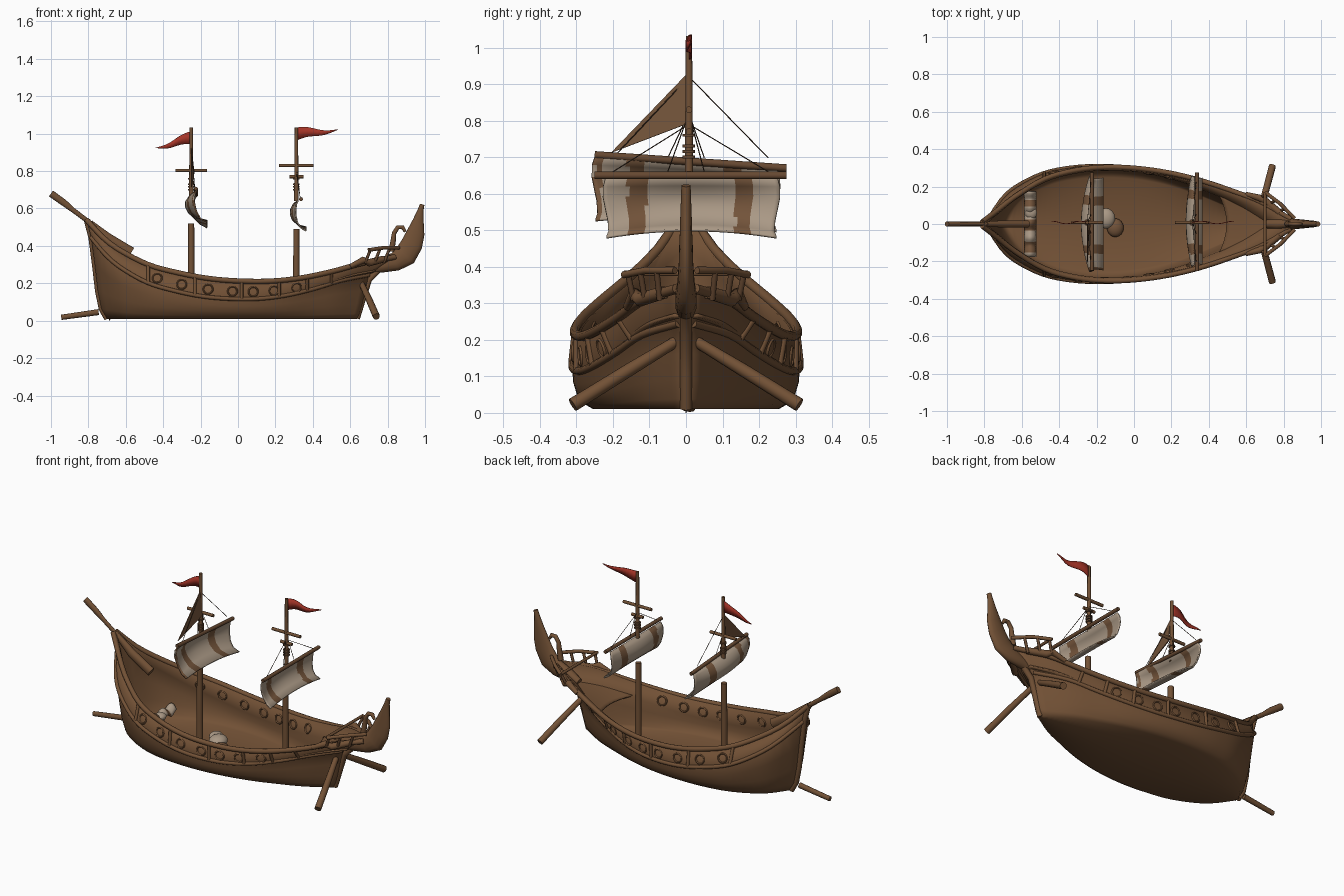
import bpy, bmesh, math
from mathutils import Vector

if "Cube" in bpy.data.objects:
    bpy.data.objects.remove(bpy.data.objects["Cube"])


def mat(name, c):
    m = bpy.data.materials.new(name)
    m.diffuse_color = (*c, 1)
    m.use_nodes = True
    m.node_tree.nodes["Principled BSDF"].inputs["Base Color"].default_value = m.diffuse_color
    return m


WOOD = mat("brown wood", (0.168, 0.082, 0.036))
DARK = mat("dark wood", (0.135, 0.066, 0.031))
CLOTH = mat("sail cloth", (0.40, 0.315, 0.235))
STRIPE = mat("sail stripe", (0.17, 0.087, 0.042))
RED = mat("flag red", (0.37, 0.034, 0.02))
ROPE = mat("dark rope", (0.05, 0.028, 0.016))
MY = .008   # masts stand slightly off the centre line


def mesh(name, verts, faces, mats, thick=0, smooth=True, off=0):
    me = bpy.data.meshes.new(name)
    me.from_pydata([tuple(v) for v in verts], [], faces)
    bm = bmesh.new()
    bm.from_mesh(me)
    bmesh.ops.remove_doubles(bm, verts=bm.verts, dist=1e-5)
    bmesh.ops.recalc_face_normals(bm, faces=bm.faces)
    bm.to_mesh(me)
    bm.free()
    ob = bpy.data.objects.new(name, me)
    bpy.context.collection.objects.link(ob)
    for m in mats:
        me.materials.append(m)
    if thick:
        s = ob.modifiers.new("thickness", 'SOLIDIFY')
        s.thickness, s.offset = thick, off
    if smooth:
        me.shade_smooth()
    return ob


def tube(name, pts, radii, m=WOOD, n=10, flat=1.0):
    """Round tube through points; radii is one number or one per point."""
    pts = [Vector(p) for p in pts]
    if not isinstance(radii, (list, tuple)):
        radii = [radii] * len(pts)
    verts, faces = [], []
    for i, p in enumerate(pts):
        d = (pts[min(i + 1, len(pts) - 1)] - pts[max(i - 1, 0)]).normalized()
        side = Vector((0, 1, 0)) if abs(d.y) < 0.9 else Vector((1, 0, 0))
        up = d.cross(side).normalized()
        side = up.cross(d).normalized()
        r, w = radii[i] if isinstance(radii[i], tuple) else (radii[i], radii[i] * flat)
        for k in range(n):
            a = 2 * math.pi * k / n
            verts.append(p + up * r * math.cos(a) + side * w * math.sin(a))
    for i in range(len(pts) - 1):
        for k in range(n):
            j = (k + 1) % n
            faces.append((i * n + k, i * n + j, i * n + n + j, i * n + n + k))
    faces += [tuple(range(n)), tuple(range(len(verts) - n, len(verts)))]
    ob = mesh(name, verts, faces, [m])
    for f in (ob.data.polygons[-1], ob.data.polygons[-2]):
        f.use_smooth = False
    return ob


# Hull lines along the length: half width, half width at the rail, rail height
T = [0, .05, .1, .2, .3, .4, .5, .6, .7, .8, .9, 1]
W = [.012, .125, .19, .262, .293, .302, .295, .273, .235, .18, .115, .02]
WR = [.012, .075, .14, .24, .287, .304, .298, .275, .236, .182, .118, .025]
Z = [.54, .45, .385, .30, .255, .225, .212, .212, .23, .265, .31, .34]


def interp(tab, t):
    i = max(k for k in range(len(T) - 1) if T[k] <= t + 1e-9)
    h = T[i + 1] - T[i]
    u = (t - T[i]) / h

    def slope(k):
        a, b = max(k - 1, 0), min(k + 1, len(T) - 1)
        return (tab[b] - tab[a]) / (T[b] - T[a])
    return ((2*u**3 - 3*u**2 + 1) * tab[i] + (u**3 - 2*u**2 + u) * h * slope(i)
            + (3*u**2 - 2*u**3) * tab[i + 1] + (u**3 - u**2) * h * slope(i + 1))


# Levels: stern x, bow x, height fraction below the wale, width factor
LEVELS = [(-.70, .635, 0, 0), (-.70, .635, 0, .84), (-.73, .65, .12, .92), (-.75, .665, .35, .99),
          (-.765, .68, .65, 1.025), (-.785, .70, 1, 1.03), (-.81, .84, 2, 1)]


def hull(level, t, side=1):
    x0, x1, f, w = LEVELS[level]
    top = interp(Z, t)
    z = top if f == 2 else .01 + (top - .095 - .01) * f
    return Vector((x0 + (x1 - x0) * t, side * w * interp(WR if f == 2 else W, t), z))


def hull_at(level, x, side=1):
    x0, x1 = LEVELS[level][:2]
    return hull(level, (x - x0) / (x1 - x0), side)


N, L = 48, len(LEVELS)
verts, faces = [], []
for s in (1, -1):
    base = len(verts)
    verts += [hull(l, i / N, s) for i in range(N + 1) for l in range(L)]
    for i in range(N):
        for l in range(L - 1):
            a = base + i * L + l
            faces.append((a, a + 1, a + L + 1, a + L))
for e in (0, N):   # close the narrow ends
    for l in range(L - 1):
        a, b = e * L + l, (N + 1) * L + e * L + l
        faces.append((a, a + 1, b + 1, b))
shell = mesh("hull", verts, faces, [WOOD], 0.018, True, -1)
bpy.context.view_layer.objects.active = shell
shell.select_set(True)
bpy.ops.object.shade_smooth_by_angle(angle=math.radians(75))

# Rails, wales, ribs and round ports on both sides
for s, tag in ((1, "back"), (-1, "front")):
    tube("rail_" + tag, [hull(6, i / 40, s) for i in range(41)], .014)
    tube("wale_" + tag, [hull(5, i / 40, s) for i in range(41)], .011)
    for x in (-.48, -.23, .02, .22, .37, .5):
        out = Vector((0, s * .003, 0))
        tube("rib_" + tag, [hull_at(5, x, s) + out, hull_at(6, x, s) + out], .009, WOOD, 8)
    for x in (-.43, -.30, -.16, -.03, .08, .19, .31):
        lo, hi = hull_at(5, x, s), hull_at(6, x, s)
        c = lo.lerp(hi, .42) - Vector((0, s * .009, 0))
        d = hull_at(6, x + .03, s) - hull_at(6, x - .03, s)
        nrm = d.cross(hi - lo).normalized()
        bpy.ops.mesh.primitive_torus_add(major_radius=.025, minor_radius=.006, major_segments=20,
                                         minor_segments=8, location=c)
        ring = bpy.context.object
        ring.name = "port_ring_" + tag
        ring.rotation_euler = nrm.to_track_quat('Z', 'Y').to_euler()
        ring.scale = (1, 1, 2.4)
        ring.data.materials.append(WOOD)
        ring.data.shade_smooth()

# Stern post, bow stem and curved bow horn
tube("stern_post", [hull(l, 0) for l in range(1, L)], .015)
tube("bow_stem", [(.635, 0, .012), (.665, 0, .11), (.70, 0, .22), (.76, 0, .28)], .017)
tube("bow_horn", [(.70, 0, .27), (.77, 0, .295), (.84, 0, .315), (.895, 0, .35), (.93, 0, .41),
                  (.95, 0, .47), (.965, 0, .54), (.976, 0, .59), (.985, 0, .622)],
     [(.02, .022), (.038, .03), (.05, .03), (.062, .024), (.058, .02), (.048, .018),
      (.028, .016), (.016, .014), (.012, .013)], WOOD, 14)
tube("bow_hook", [(.82, 0, .37), (.83, 0, .43), (.835, 0, .47), (.855, 0, .50), (.88, 0, .50),
                  (.895, 0, .475)], [.016, .014, .012, .012, .012, .007])

# Stern spar, inner stern beam and loose rudder blade
tube("stern_spar", [(-.76, 0, .50), (-.88, 0, .59), (-.93, 0, .63), (-1, 0, .68)],
     [.012, .013, .018, .019], flat=.7)
tube("stern_beam", [(-.79, 0, .525), (-.70, 0, .445), (-.57, 0, .365)],
     [(.014, .014), (.026, .02), (.028, .02)])
tube("rudder_blade", [(-.945, 0, .018), (-.745, 0, .046)], [.014, .016], flat=.9)

# Bow deck with a curved edge, bow railing and steering oars
dv, cols = [], 8
for i in range(13):
    t = .80 + .0155 * i
    p = hull(5, t).lerp(hull(6, t), .4)
    for k in range(cols + 1):
        v = 2 * k / cols - 1
        dv.append((p.x + .05 * (1 - v * v) * (1 - i / 12), p.y * .94 * v, p.z - .012))
mesh("bow_deck", dv, [(i * 9 + k, i * 9 + k + 1, i * 9 + k + 10, i * 9 + k + 9)
                      for i in range(12) for k in range(cols)], [WOOD], .01)
for s, tag in ((1, "back"), (-1, "front")):
    tube("bow_railing_" + tag, [(.70, s * .17, .378), (.78, s * .11, .39), (.86, s * .03, .39)], .01)
    for x, y in ((.71, .16), (.76, .125), (.81, .08)):
        tube("railing_post_" + tag, [(x - .03, s * y * .9, .31), (x, s * y, .385)], .008, DARK, 8)
    tube("rail_scroll_" + tag, [(.60, s * .16, .29), (.67, s * .14, .325), (.70, s * .125, .31),
                                (.78, s * .06, .33)], [.012, .018, .02, .018])
    tube("steering_oar_" + tag, [(.66, s * .02, .20), (.70, s * .16, .115), (.74, s * .31, .022)],
         [.015, .018, .019])
tube("bow_railing_cross", [(.70, -.17, .382), (.70, .17, .382)], .008)


def striped(name, v, cols, rows, stripes):
    f = [(i * rows + k, i * rows + k + 1, (i + 1) * rows + k + 1, (i + 1) * rows + k)
         for i in range(cols) for k in range(rows - 1)]
    ob = mesh(name, v, f, [CLOTH, STRIPE], .007)
    for p in ob.data.polygons:   # stripes run down the cloth
        if any(a < p.center.y < b for a, b in stripes):
            p.material_index = 1


def sail(name, mx, prof, y0, y1, tilt, belly, stripes):
    cols, rows, v = 40, len(prof), []
    for i in range(cols + 1):
        u = i / cols
        arch = 1 - (2 * u - 1) ** 2
        for k, (dx, z) in enumerate(prof):
            q = k / (rows - 1)
            v.append((mx + dx + belly * (.8 - arch) * math.sin(math.pi * q),
                      y0 + (y1 - y0) * u + .008 * math.sin(q * 6) * (2 * u - 1),
                      z + tilt * (u - .5) + .02 * arch * q))
    striped(name, v, cols, rows, stripes)


sail("aft_sail", -.25, [(.03, .685), (-.002, .665), (-.02, .63), (-.02, .60), (-.005, .565),
                        (.03, .53), (.085, .512)], -.25, .25, -.03, .05,
     [(-.25, -.23), (-.16, -.11), (.10, .15)])
sail("fore_sail", .31, [(.012, .645), (-.01, .62), (-.022, .59), (-.024, .56), (-.013, .525),
                        (.015, .495), (.055, .48)], -.22, .25, 0, .03, [(-.16, -.11), (.135, .18)])

# Masts, yards, crossbars, collars, ropes and flags
for tag, x, lo, yard_z, tilt, bars in (
        ("aft", -.25, .67, .688, -.018, ((.803, .095, .035),)),
        ("fore", .312, .64, .65, 0, ((.83, .092, .0), (.77, .04, .01)))):
    tube("lower_mast_" + tag, [(x, 0, .02), (x, 0, .52 if tag == "aft" else .49)], [.018, .016])
    tube("upper_mast_" + tag, [(x, MY, lo), (x, MY, 1.032)], [.012, .009])
    tube("yard_" + tag, [(x + .025, -.25, yard_z - tilt), (x + .025, .275, yard_z + tilt)], .0105, DARK)
    for z, h, sh in bars:
        tube("crossbar_" + tag, [(x - h + sh * .3, MY, z), (x + h - sh * .3, MY, z)], .009)
    for z in (.70, .715, .73, .76):
        tube("mast_collar_" + tag, [(x, MY, z - .004), (x, MY, z + .004)], .018, DARK)
    top = .92 if tag == "aft" else .79
    for y, e in ((-.2, top), (.225, top), (-.05, .82), (.05, .82)):
        tube("stay_rope_" + tag, [(x, MY, e), (x + .02, y, yard_z + .01)], .0016, ROPE, 5)
mesh("aft_topsail", [(-.25, 0, .925), (-.25, -.205, .712), (-.235, 0, .79)], [(0, 1, 2)],
     [STRIPE], .005, False)


def flag(name, x, tip, z, droop):
    v, f = [], []
    for i in range(11):
        u = i / 10
        mid = z + droop * u + .006 * math.sin(u * 7)
        h = .034 * (1 - u) + .001
        y = MY + .007 * math.sin(u * 8)
        v += [(x + (tip - x) * u, y, mid + h), (x + (tip - x) * u, y, mid - h)]
        if i:
            f.append((2*i - 2, 2*i - 1, 2*i + 1, 2*i))
    mesh(name, v, f, [RED], .004)


flag("aft_flag", -.25, -.44, .978, -.058)
flag("fore_flag", .312, .535, .998, .02)

# Striped cloth and bundles lying in the hull
fold = []
for i in range(31):
    y = -.175 + .35 * i / 30
    for k in range(7):
        fold.append((-.585 + .01 * k, y,
                     .075 + .03 * math.sin(math.pi * k / 6) + .012 * math.sin(i * .9)))
striped("floor_cloth", fold, 30, 7, [(-.15, -.09), (-.03, .02), (.09, .13)])
for x, y, z, r, m in ((-.55, .06, .085, .035, CLOTH), (-.15, .03, .06, .055, CLOTH),
                      (-.20, .08, .055, .04, CLOTH), (-.1, -.02, .045, .05, STRIPE)):
    bpy.ops.mesh.primitive_uv_sphere_add(segments=16, ring_count=8, radius=r, location=(x, y, z))
    b = bpy.context.object
    b.name = "cloth_bundle"
    b.scale = (.9, 1, .6)
    b.data.materials.append(m)
    b.data.shade_smooth()
